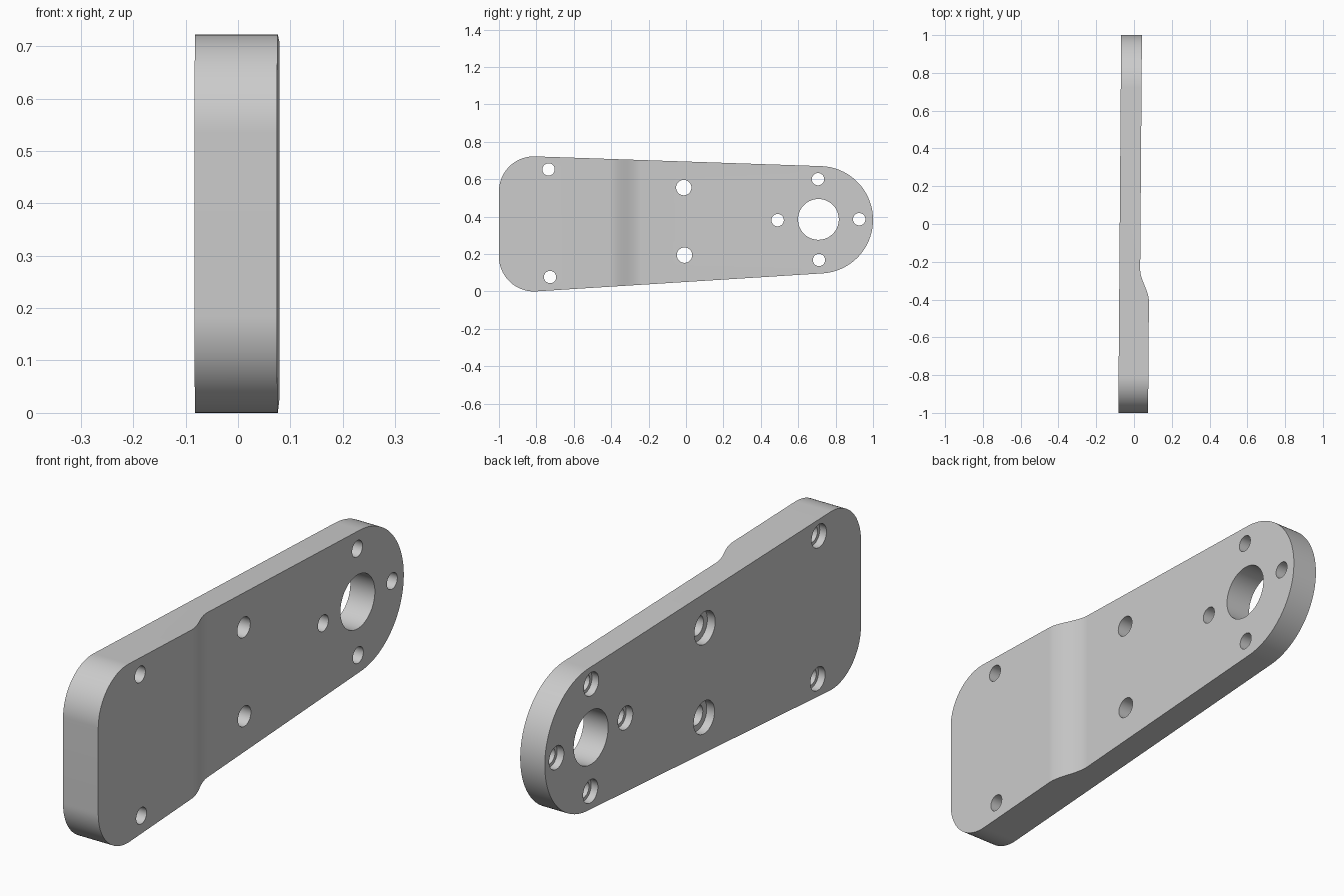
import bpy, bmesh
from math import sin, cos, pi, radians
from mathutils import Vector

old = bpy.data.objects.get("Cube")
if old:
    bpy.data.objects.remove(old, do_unlink=True)

grey = bpy.data.materials.new("plain grey")
grey.use_nodes = True
colour = (0.6, 0.6, 0.6, 1)
grey.diffuse_color = colour
grey.node_tree.nodes["Principled BSDF"].inputs["Base Color"].default_value = colour


def prism(name, points, offset):
    """Closed solid made by extruding a flat outline along offset."""
    bm = bmesh.new()
    face = bm.faces.new([bm.verts.new(p) for p in points])
    new = bmesh.ops.extrude_face_region(bm, geom=[face])["geom"]
    bmesh.ops.translate(bm, vec=Vector(offset),
                        verts=[v for v in new if isinstance(v, bmesh.types.BMVert)])
    bmesh.ops.recalc_face_normals(bm, faces=bm.faces)
    mesh = bpy.data.meshes.new(name)
    bm.to_mesh(mesh)
    bm.free()
    obj = bpy.data.objects.new(name, mesh)
    mesh.materials.append(grey)
    bpy.context.collection.objects.link(obj)
    return obj


def arc(y, z, r, start, end, n, x):
    angles = [radians(start + (end - start) * i / n) for i in range(n + 1)]
    return [(x, y + r * cos(a), z + r * sin(a)) for a in angles]


def combine(body, tool, operation):
    """Apply one boolean and discard its helper."""
    tool.hide_render = True
    mod = body.modifiers.new("cut", "BOOLEAN")
    mod.operation, mod.object, mod.solver = operation, tool, "EXACT"
    bpy.context.view_layer.objects.active = body
    bpy.ops.object.modifier_apply(modifier=mod.name)
    bpy.data.objects.remove(tool, do_unlink=True)


def bore(body, y, z, r, x0, x1, n=40):
    ring = arc(y, z, r, 0, 360, n, x0)[:-1]
    combine(body, prism("bore_cutter", ring, (x1 - x0, 0, 0)), "DIFFERENCE")


# Thickness profile: flat back, thick foot easing down to the thin arm
back, thin, thick = -0.0755, 0.0345, 0.082
step = []
for i in range(25):
    t = i / 24
    ease = t * t * (3 - 2 * t)
    step.append((thick + (thin - thick) * ease, -0.41 + 0.17 * t, -0.1))
profile = [(back, -1.1, -0.1), (thick, -1.1, -0.1)] + step + [(thin, 1.1, -0.1), (back, 1.1, -0.1)]
plate = prism("mounting_plate", profile, (0, 0, 1))

# Side outline: tapered, round at the rear, rounded corners at the front
outline = (arc(0.713, 0.383, 0.287, -86.4, 88, 64, -0.2)
           + arc(-0.813, 0.535, 0.187, 88, 180, 28, -0.2)
           + arc(-0.813, 0.187, 0.187, 180, 273.6, 28, -0.2))
combine(plate, prism("outline_cutter", outline, (0.4, 0, 0)), "INTERSECT")

# Large shaft hole
bore(plate, 0.708, 0.385, 0.109, -0.2, 0.2, 72)

# Screw holes with counterbores on the flat side
small = [(-0.735, 0.652), (-0.727, 0.077), (0.706, 0.6),
         (0.49, 0.381), (0.926, 0.386), (0.711, 0.168)]
large = [(-0.012, 0.555), (-0.008, 0.194)]
for places, r, head, depth in ((small, 0.033, 0.047, 0.03), (large, 0.041, 0.066, 0.035)):
    for y, z in places:
        bore(plate, y, z, r, -0.2, 0.2)
        bore(plate, y, z, head, -0.2, back + depth)

# The whole plate leans very slightly along its length
for v in plate.data.vertices:
    v.co.x += 0.0075 * v.co.y

bpy.ops.object.select_all(action="DESELECT")
plate.select_set(True)
bpy.context.view_layer.objects.active = plate
bpy.ops.object.shade_smooth_by_angle(angle=radians(30))
